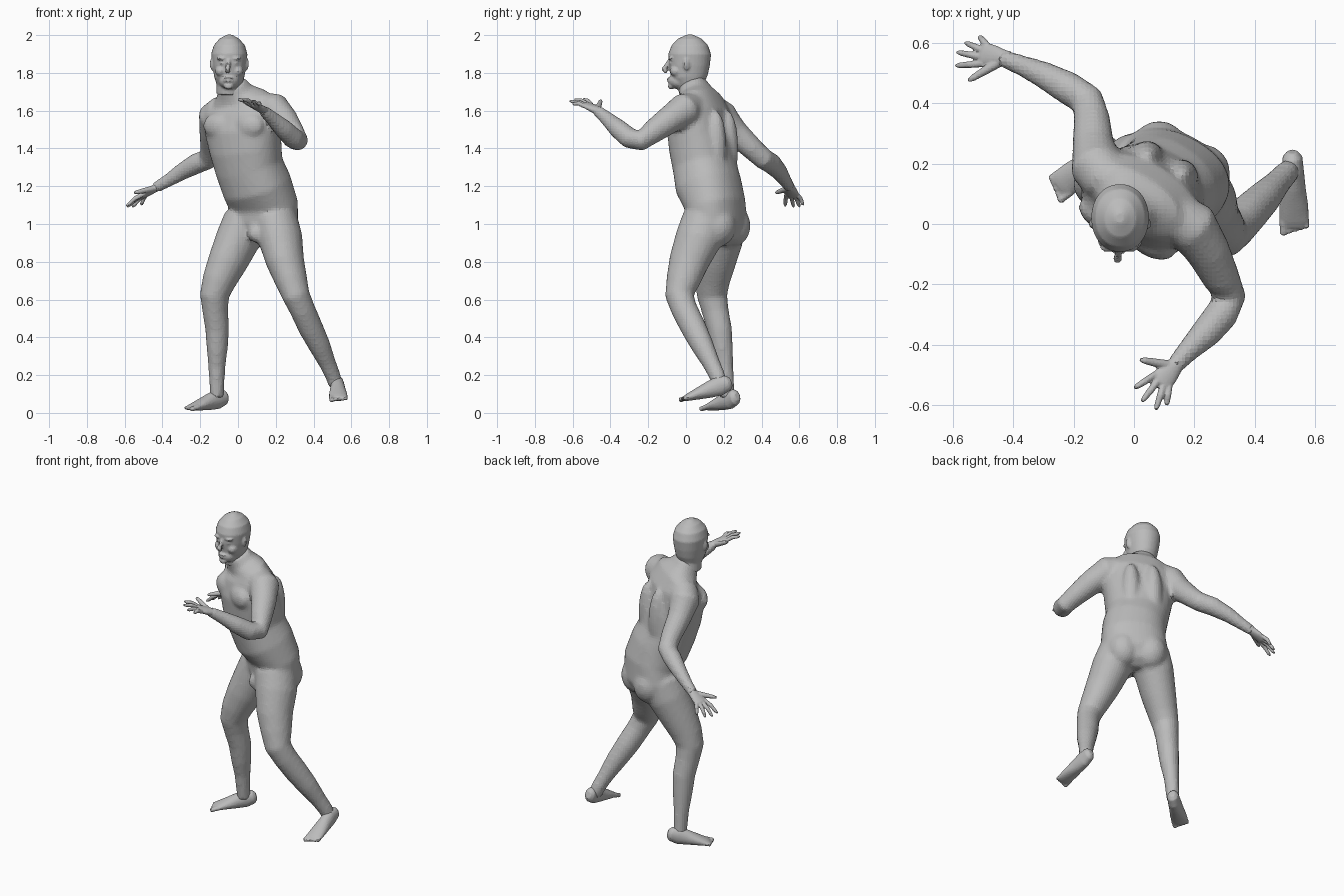
import bpy
import bmesh
from math import cos, sin, pi, copysign
from mathutils import Vector, Matrix

cube = bpy.data.objects.get("Cube")
if cube:
    bpy.data.objects.remove(cube)

# One plain grey for the whole figure
grey = bpy.data.materials.new("plain_grey")
grey.use_nodes = True
grey.diffuse_color = (0.5, 0.5, 0.5, 1)
shader = grey.node_tree.nodes["Principled BSDF"]
shader.inputs["Base Color"].default_value = grey.diffuse_color
shader.inputs["Roughness"].default_value = 0.8

UP = Vector((0, 0, 1))
LEFT = Vector((0.88, -0.48, 0)).normalized()    # the twisted trunk's own left
FRONT = Vector((-0.48, -0.88, 0)).normalized()


def loft(bm, stations, side, power=1.0, sides=20):
    """Closed tube through (centre, half width, half depth) stations."""
    centres = [Vector(s[0]) for s in stations]
    rings = []
    for i, (_, wide, deep) in enumerate(stations):
        along = centres[min(i + 1, len(centres) - 1)] - centres[max(i - 1, 0)]
        along.normalize()
        across = (side - along * side.dot(along)).normalized()
        out = along.cross(across)
        ring = []
        for k in range(sides):
            c, s = cos(2 * pi * k / sides), sin(2 * pi * k / sides)
            c = copysign(abs(c) ** power, c)
            s = copysign(abs(s) ** power, s)
            ring.append(bm.verts.new(centres[i] + across * wide * c + out * deep * s))
        rings.append(ring)
    for low, high in zip(rings, rings[1:]):
        for k in range(sides):
            n = (k + 1) % sides
            bm.faces.new((low[k], low[n], high[n], high[k]))
    bm.faces.new(rings[0][::-1])
    bm.faces.new(rings[-1])


def limb(bm, points, side, depth=1.0):
    """Tube through (x, y, z, radius) points."""
    loft(bm, [(p[:3], p[3], p[3] * depth) for p in points], side)


def ball(bm, centre, size, turn=0.0):
    matrix = Matrix.LocRotScale(Vector(centre), Matrix.Rotation(turn, 3, "Z"), Vector(size))
    bmesh.ops.create_uvsphere(bm, u_segments=20, v_segments=12, radius=1, matrix=matrix)


def finish(bm, name, voxel, smoothing):
    """Fuse overlapping masses into one skin."""
    bmesh.ops.recalc_face_normals(bm, faces=bm.faces)
    mesh = bpy.data.meshes.new(name)
    bm.to_mesh(mesh)
    bm.free()
    mesh.materials.append(grey)
    obj = bpy.data.objects.new(name, mesh)
    bpy.context.scene.collection.objects.link(obj)
    fuse = obj.modifiers.new("fuse", "REMESH")
    fuse.mode = "VOXEL"
    fuse.voxel_size = voxel
    relax = obj.modifiers.new("relax", "SMOOTH")
    relax.factor = 0.5
    relax.iterations = smoothing
    return obj


# Trunk
body = bmesh.new()
trunk = [
    ((.12, .15, .9), .09, .07), ((.125, .16, .94), .16, .115),
    ((.13, .165, 1), .195, .14), ((.135, .155, 1.1), .188, .145),
    ((.1, .12, 1.2), .185, .165), ((.06, .1, 1.3), .182, .158),
    ((.04, .085, 1.4), .195, .16), ((.025, .072, 1.5), .21, .15),
    ((.02, .078, 1.6), .2, .13), ((.005, .07, 1.66), .165, .1),
    ((-.02, .05, 1.7), .1, .08), ((-.033, .03, 1.75), .07, .07),
]
loft(body, trunk, LEFT, 0.88, 32)
turn = -0.5
for sign in (-1, 1):
    hip = Vector((.13, .165, .99)) + LEFT * sign * .08
    ball(body, hip - FRONT * .05, (.095, .095, .11), turn)
    chest = Vector((.025, .072, 1.52)) + LEFT * sign * .09
    ball(body, chest + FRONT * .1, (.09, .05, .07), turn)
    spine = Vector((.045, .09, 1.4)) + LEFT * sign * .065
    ball(body, spine - FRONT * .115, (.055, .055, .2), turn)
ball(body, (.1, .05, .95), (.045, .05, .05), turn)

# Arms
left_arm = [
    (.11, .04, 1.62, .08), (.195, -.01, 1.605, .088), (.245, -.09, 1.55, .074),
    (.29, -.18, 1.485, .062), (.318, -.24, 1.44, .055), (.29, -.3, 1.455, .056),
    (.24, -.36, 1.505, .051), (.18, -.42, 1.56, .038), (.13, -.475, 1.605, .029),
]
right_arm = [
    (-.08, .14, 1.6, .085), (-.125, .19, 1.565, .088), (-.135, .26, 1.485, .07),
    (-.14, .35, 1.4, .06), (-.155, .41, 1.345, .056), (-.22, .452, 1.32, .055),
    (-.3, .495, 1.275, .045), (-.37, .525, 1.23, .035), (-.44, .552, 1.19, .029),
]
for arm in (left_arm, right_arm):
    limb(body, arm, UP)

# Legs
left_leg = [
    (.2, .1, 1.02, .115), (.225, .065, .92, .116), (.25, .015, .8, .1),
    (.282, -.015, .7, .085), (.308, -.035, .62, .072), (.34, -.01, .55, .066),
    (.385, .04, .45, .064), (.43, .085, .36, .057), (.475, .135, .26, .044),
    (.505, .168, .19, .04), (.52, .18, .14, .036),
]
right_leg = [
    (.04, .19, 1.02, .115), (0, .18, .92, .116), (-.055, .155, .8, .103),
    (-.1, .14, .7, .088), (-.125, .138, .62, .076), (-.12, .155, .54, .067),
    (-.11, .178, .44, .062), (-.11, .19, .34, .055), (-.112, .205, .24, .044),
    (-.112, .212, .16, .04), (-.112, .22, .08, .036),
]
for leg in (left_leg, right_leg):
    limb(body, leg, LEFT, 1.08)
finish(body, "body", 0.014, 4)

# Feet: fraction along the foot, half width, half height
foot_profile = [
    (0, .018, .022), (.07, .033, .042), (.26, .037, .052), (.48, .041, .044),
    (.72, .048, .031), (.92, .05, .02), (1, .045, .014),
]


def foot(name, heel, toe, inner_sign):
    bm = bmesh.new()
    heel, toe = Vector(heel), Vector(toe)
    along = (toe - heel).normalized()
    inner = along.cross(UP).normalized() * inner_sign
    loft(bm, [(heel.lerp(toe, t), w, h) for t, w, h in foot_profile], inner)
    for i in range(5):
        root = toe - along * .02 + inner * (.036 - .019 * i)
        size = .0145 if i == 0 else .0105
        reach = .05 - .0055 * i
        limb(bm, [(*(root + along * reach * t), size * r)
                  for t, r in ((0, 1), (.5, .9), (.85, 1), (1, .5))], inner)
    finish(bm, name, 0.006, 2)


foot("left_foot", (.525, .24, .165), (.532, -.008, .076), 1)
foot("right_foot", (-.06, .272, .088), (-.25, .122, .026), -1)


# Hands
def hand(name, wrist, knuckles, thumb_side, tips, thumb_tip):
    bm = bmesh.new()
    wrist, knuckles = Vector(wrist), Vector(knuckles)
    across = Vector(thumb_side).normalized()
    along = knuckles - wrist
    loft(bm, [(wrist - along * .25, .027, .025), (wrist, .028, .022),
              (wrist + along * .5, .037, .019), (knuckles, .041, .015),
              (knuckles + along * .12, .034, .01)], across)
    for i, tip in enumerate(tips):
        root = knuckles + across * (.03 - .02 * i) - along * .1
        tip = Vector(tip)
        bend = root.lerp(tip, .5) + UP * .008
        limb(bm, [(*root, .012), (*bend, .0115), (*root.lerp(tip, .85), .0095),
                  (*tip, .005)], across)
    # thumb
    root = wrist + along * .2 + across * .015
    tip = Vector(thumb_tip)
    limb(bm, [(*root, .017), (*root.lerp(tip, .5), .014),
              (*root.lerp(tip, .85), .011), (*tip, .006)], UP)
    finish(bm, name, 0.0045, 2)


hand("left_hand", (.138, -.467, 1.6), (.088, -.525, 1.63), (-.77, .64, .1),
     [(0, -.545, 1.662), (.025, -.59, 1.662), (.072, -.617, 1.652), (.108, -.602, 1.638)],
     (.02, -.45, 1.655))
hand("right_hand", (-.43, .549, 1.195), (-.5, .563, 1.152), (-.2, -.97, .1),
     [(-.592, .525, 1.095), (-.588, .57, 1.09), (-.56, .602, 1.09), (-.513, .622, 1.1)],
     (-.55, .475, 1.165))

# Head: y, z, half width, half depth of the skull
head = bmesh.new()
MID = -0.046
skull = [
    (.035, 1.69, .07, .07), (.028, 1.74, .068, .073), (.018, 1.78, .08, .098),
    (.018, 1.84, .09, .108), (.02, 1.9, .096, .113), (.02, 1.945, .083, .097),
    (.02, 1.98, .053, .064), (.02, 2.002, .015, .018),
]
loft(head, [((MID, y, z), w, d) for y, z, w, d in skull], Vector((1, 0, 0)), 0.95, 32)
ball(head, (MID, -.03, 1.757), (.056, .064, .045))       # jaw
ball(head, (MID - .004, -.078, 1.73), (.025, .018, .018))  # chin
limb(head, [(MID - .003, -.085, 1.872, .009), (MID - .006, -.1, 1.845, .011),
            (MID - .009, -.118, 1.818, .015), (MID - .008, -.1, 1.805, .013)],
     Vector((1, 0, 0)))                                    # nose
for z in (1.77, 1.758):                                    # lips
    ball(head, (MID - .005, -.088, z), (.027, .014, .006))
for sign in (-1, 1):
    ball(head, (MID + sign * .035 - .003, -.078, 1.877), (.03, .016, .01))   # brow
    ball(head, (MID + sign * .033 - .003, -.077, 1.852), (.014, .012, .009))  # eye
    ball(head, (MID + sign * .045, -.05, 1.81), (.03, .035, .03))      # cheek
    ball(head, (MID + sign * .09, .005, 1.848), (.012, .02, .034), sign * 0.4)  # ear
finish(head, "head", 0.007, 2)
